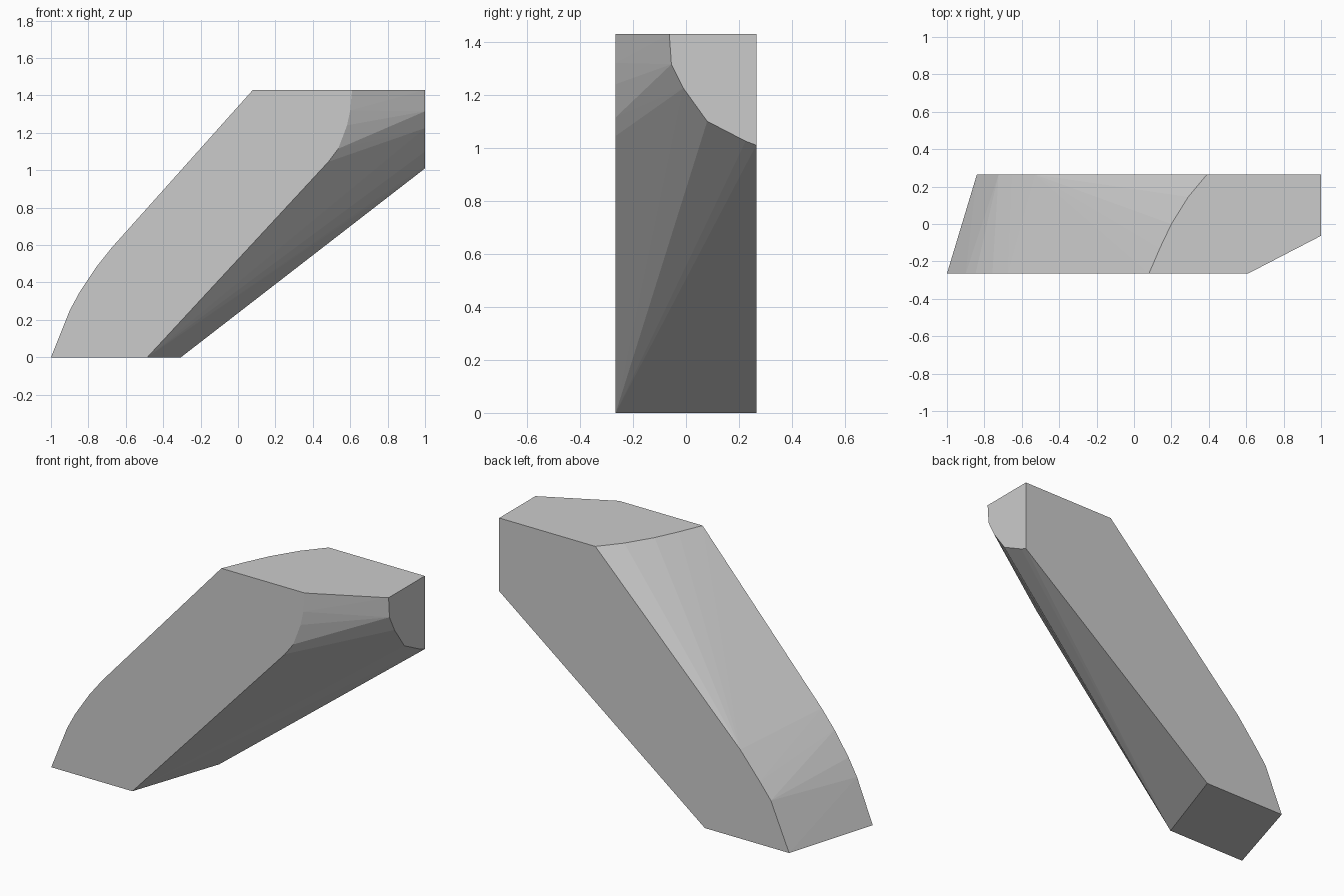
import bpy
import bmesh

cube = bpy.data.objects.get("Cube")
if cube:
    bpy.data.objects.remove(cube)

HALF, TOP = 0.265, 1.43

# Front outline (x, z): slanted bar with a rounded toe and a curved underside
front = [(-1, 0), (-0.9, 0.25), (-0.847, 0.348), (-0.757, 0.483), (-0.676, 0.585),
         (0.08, TOP), (0.61, TOP), (0.6, 1.32), (0.583, 1.24), (0.536, 1.115),
         (0.483, 1.045), (-0.485, 0)]
# Back outline (x, z)
back = [(-0.84, 0), (-0.724, 0.27), (-0.654, 0.36), (-0.53, 0.51),
        (0.39, TOP), (1, TOP), (1, 1.01), (-0.305, 0)]
# Curved top edge (x, y) and edge of the right end face (y, z)
top_edge = [(0.138, -0.13), (0.2, 0), (0.29, 0.145)]
end_edge = [(-0.063, TOP), (-0.055, 1.315), (-0.01, 1.225), (0.08, 1.1), (0.225, 1.025)]

points = [(x, -HALF, z) for x, z in front]
points += [(x, HALF, z) for x, z in back]
points += [(x, y, TOP) for x, y in top_edge]
points += [(1, y, z) for y, z in end_edge]

# Wrap the outlines in one convex solid
bm = bmesh.new()
for p in points:
    bm.verts.new(p)
hull = bmesh.ops.convex_hull(bm, input=bm.verts[:])
loose = {g for g in hull["geom_interior"] + hull["geom_unused"]
         if isinstance(g, bmesh.types.BMVert)}
bmesh.ops.delete(bm, geom=list(loose), context="VERTS")
bmesh.ops.dissolve_limit(bm, angle_limit=0.004, verts=bm.verts[:], edges=bm.edges[:])
bmesh.ops.recalc_face_normals(bm, faces=bm.faces[:])

mesh = bpy.data.meshes.new("slanted_block")
bm.to_mesh(mesh)
bm.free()
block = bpy.data.objects.new("slanted_block", mesh)
bpy.context.collection.objects.link(block)

# Plain grey
grey = bpy.data.materials.new("light_grey")
grey.use_nodes = True
colour = (0.6, 0.6, 0.6, 1)
grey.diffuse_color = colour
grey.node_tree.nodes["Principled BSDF"].inputs["Base Color"].default_value = colour
mesh.materials.append(grey)
